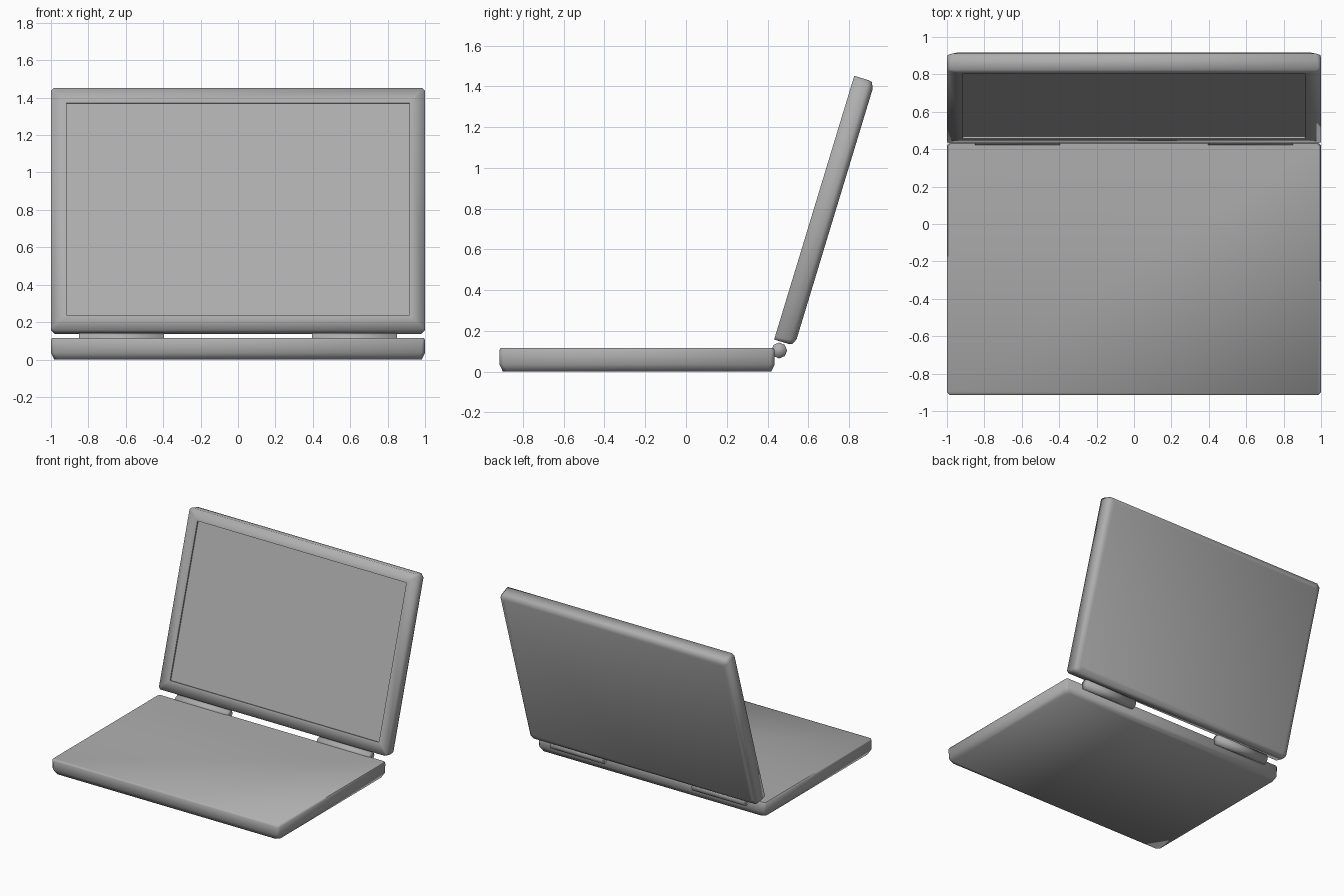
import bpy, bmesh, math

if "Cube" in bpy.data.objects:
    bpy.data.objects.remove(bpy.data.objects["Cube"])

# Mid-grey plastic shared by all parts
grey = bpy.data.materials.new("grey_plastic")
grey.diffuse_color = (0.425, 0.425, 0.425, 1)
grey.use_nodes = True
grey.node_tree.nodes["Principled BSDF"].inputs["Base Color"].default_value = grey.diffuse_color


def slab(name, y0, y1, levels, is_sharp):
    """Stack chamfered rectangles; each level is (height, inset, corner cut)."""
    bm = bmesh.new()
    rings = []
    for z, inset, c in levels:
        x, a, b = 1.0 - inset, y0 + inset, y1 - inset
        pts = [(-x + c, a), (x - c, a), (x, a + c), (x, b - c),
               (x - c, b), (-x + c, b), (-x, b - c), (-x, a + c)]
        rings.append([bm.verts.new((px, py, z)) for px, py in pts])
    for lo, hi in zip(rings, rings[1:]):
        for i in range(8):
            j = (i + 1) % 8
            bm.faces.new((lo[i], lo[j], hi[j], hi[i]))
    bm.faces.new(rings[0][::-1])
    bm.faces.new(rings[-1])
    bmesh.ops.recalc_face_normals(bm, faces=bm.faces[:])
    for f in bm.faces:
        f.smooth = True
    for e in bm.edges:
        e.smooth = not is_sharp(e.verts[0].co, e.verts[1].co)
    mesh = bpy.data.meshes.new(name)
    bm.to_mesh(mesh)
    bm.free()
    mesh.materials.append(grey)
    ob = bpy.data.objects.new(name, mesh)
    bpy.context.collection.objects.link(ob)
    return ob


# Base: flat slab, softened lower edge, crisp top except along the front
slab("base", -0.915, 0.435,
     [(0.0, 0.017, 0.025), (0.035, 0.0, 0.02), (0.105, 0.0, 0.015), (0.115, 0.005, 0.015)],
     lambda p, q: min(p.z, q.z) > 0.11 and max(p.y, q.y) > -0.85)

# Lid: outer shell, soft bezel and crisp recessed screen, tilted back
lid = slab("lid", 0.008, 1.36,
           [(0.0, 0.033, 0.02), (0.014, 0.004, 0.025), (0.03, 0.0, 0.022), (0.105, 0.0, 0.015),
            (0.105, 0.083, 0.002), (0.094, 0.083, 0.002)],
           lambda p, q: all(v.z > 0.09 and abs(v.x) < 0.93 and 0.05 < v.y < 1.3 for v in (p, q)))
lid.location = (0, 0.5305, 0.1195)
lid.rotation_euler = (math.radians(73.1), 0, 0)

# Hinge barrels
for side, s in (("left", -1), ("right", 1)):
    bpy.ops.mesh.primitive_cylinder_add(vertices=8, radius=0.039, depth=0.455,
                                        location=(s * 0.6225, 0.457, 0.104),
                                        rotation=(0, math.pi / 2, 0))
    hinge = bpy.context.object
    hinge.name = "hinge_" + side
    hinge.data.materials.append(grey)
    bpy.ops.object.shade_smooth()
